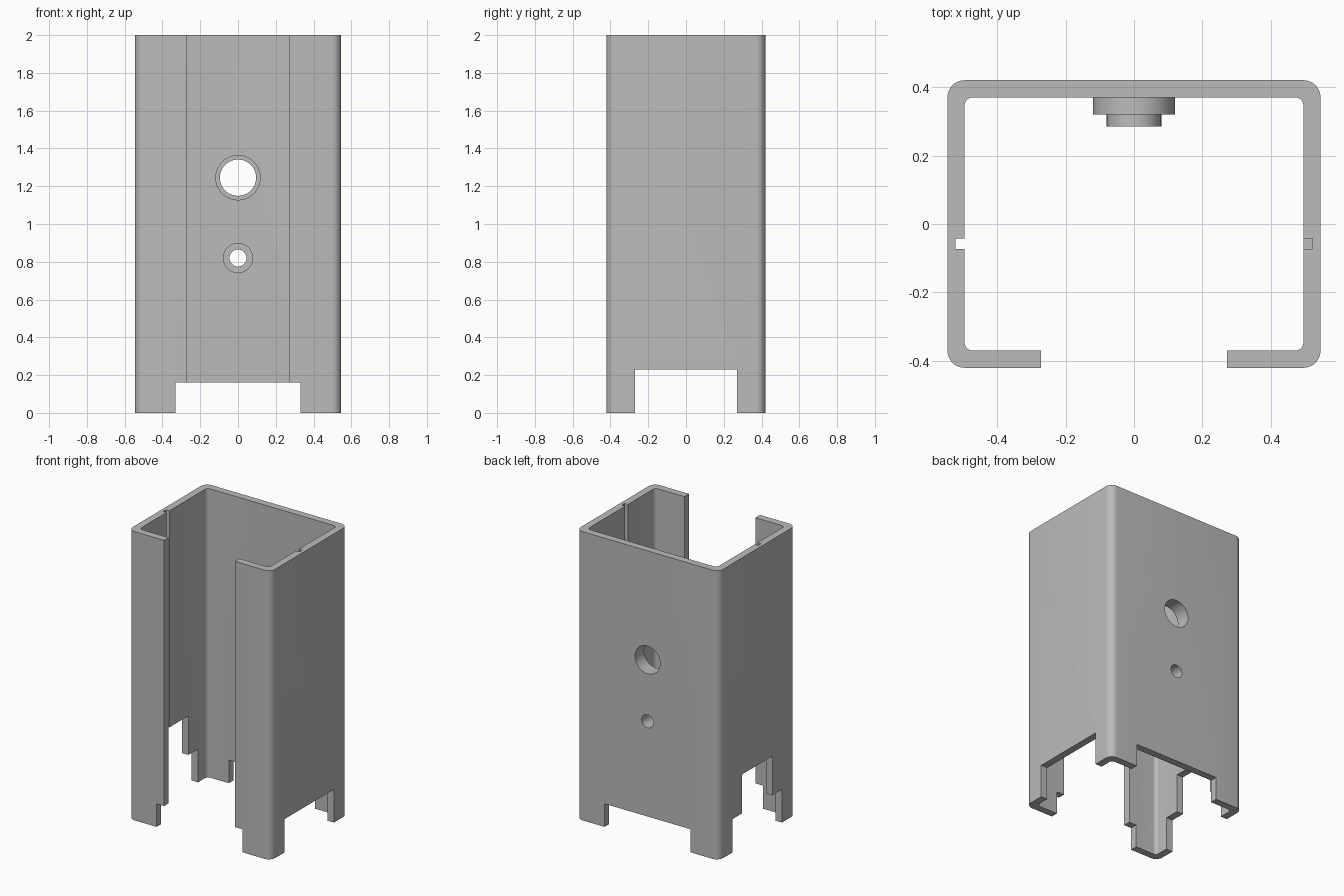
import bpy, bmesh, math
from mathutils import Matrix, Vector

cube = bpy.data.objects.get("Cube")
if cube:
    bpy.data.objects.remove(cube, do_unlink=True)

W, D, T, H = 0.546, 0.421, 0.05, 2.0      # half width, half depth, wall, height
LIP = 0.272                               # half width of the front slot
HOLES = [("large_boss", 1.245, 0.12, 0.096, 0.05), ("small_boss", 0.82, 0.08, 0.045, 0.085)]

grey = bpy.data.materials.new("plain_grey")
grey.use_nodes = True
grey.diffuse_color = (0.5, 0.5, 0.5, 1)
grey.node_tree.nodes["Principled BSDF"].inputs["Base Color"].default_value = (0.5, 0.5, 0.5, 1)


def make_object(name, bm):
    bmesh.ops.recalc_face_normals(bm, faces=bm.faces)
    mesh = bpy.data.meshes.new(name)
    bm.to_mesh(mesh)
    bm.free()
    mesh.materials.append(grey)
    obj = bpy.data.objects.new(name, mesh)
    bpy.context.collection.objects.link(obj)
    return obj


def arc(cx, cy, r, start, end, steps=8):
    angles = [math.radians(start + (end - start) * i / steps) for i in range(steps + 1)]
    return [(cx + r * math.cos(a), cy + r * math.sin(a)) for a in angles]


def box(name, x0, x1, y0, y1, z0, z1):
    bm = bmesh.new()
    size = Matrix.Diagonal((x1 - x0, y1 - y0, z1 - z0, 1))
    centre = Matrix.Translation(((x0 + x1) / 2, (y0 + y1) / 2, (z0 + z1) / 2))
    bmesh.ops.create_cube(bm, size=1, matrix=centre @ size)
    return make_object(name, bm)


def rod(name, z, r, y0, y1):
    bm = bmesh.new()
    place = Matrix.Translation((0, (y0 + y1) / 2, z)) @ Matrix.Rotation(math.pi / 2, 4, "X")
    bmesh.ops.create_cone(bm, cap_ends=True, segments=48, radius1=r, radius2=r,
                          depth=y1 - y0, matrix=place)
    return make_object(name, bm)


def combine(target, tool, operation):
    mod = target.modifiers.new("combine", "BOOLEAN")
    mod.operation, mod.solver, mod.object = operation, "EXACT", tool
    bpy.context.view_layer.objects.active = target
    bpy.ops.object.modifier_apply(modifier=mod.name)
    bpy.data.objects.remove(tool, do_unlink=True)


# Channel: half of the C-shaped section, mirrored and extruded upwards
R, r = 0.05, 0.025
outer = [(LIP, -D)] + arc(W - R, R - D, R, -90, 0) + arc(W - R, D - R, R, 0, 90)
inner = ([(LIP, T - D)] + arc(W - T - r, T + r - D, r, -90, 0)
         + arc(W - T - r, D - T - r, r, 0, 90))
mirrored = lambda pts: [(-x, y) for x, y in pts]
section = outer + mirrored(outer)[::-1] + mirrored(inner) + inner[::-1]
bm = bmesh.new()
face = bm.faces.new([bm.verts.new((x, y, 0)) for x, y in section])
up = bmesh.ops.extrude_face_region(bm, geom=[face])["geom"]
bmesh.ops.translate(bm, vec=Vector((0, 0, H)), verts=[v for v in up if isinstance(v, bmesh.types.BMVert)])
channel = make_object("channel_body", bm)

# Foot cutouts: front to back, side to side, and a taller one on the right wall
combine(channel, box("cut_depth", -0.33, 0.33, -1, 1, -1, 0.16), "DIFFERENCE")
combine(channel, box("cut_width", -1, 1, -0.27, 0.27, -1, 0.23), "DIFFERENCE")
combine(channel, box("cut_right", -1, 0, -0.165, 0.165, -1, 0.5), "DIFFERENCE")

# Blind grooves inside both side walls
for side in (-1, 1):
    x0, x1 = sorted((side * 0.45, side * 0.522))
    combine(channel, box("groove", x0, x1, -0.073, -0.043, 0.4, 2.1), "DIFFERENCE")

# Bosses on the inside of the back wall, bored through
for name, z, radius, bore, length in HOLES:
    combine(channel, rod(name, z, radius, D - T - length, D - T / 2), "UNION")
    combine(channel, rod("bore", z, bore, 0, 1), "DIFFERENCE")

bpy.ops.object.select_all(action="DESELECT")
channel.select_set(True)
bpy.context.view_layer.objects.active = channel
bpy.ops.object.shade_smooth_by_angle(angle=math.radians(30))
